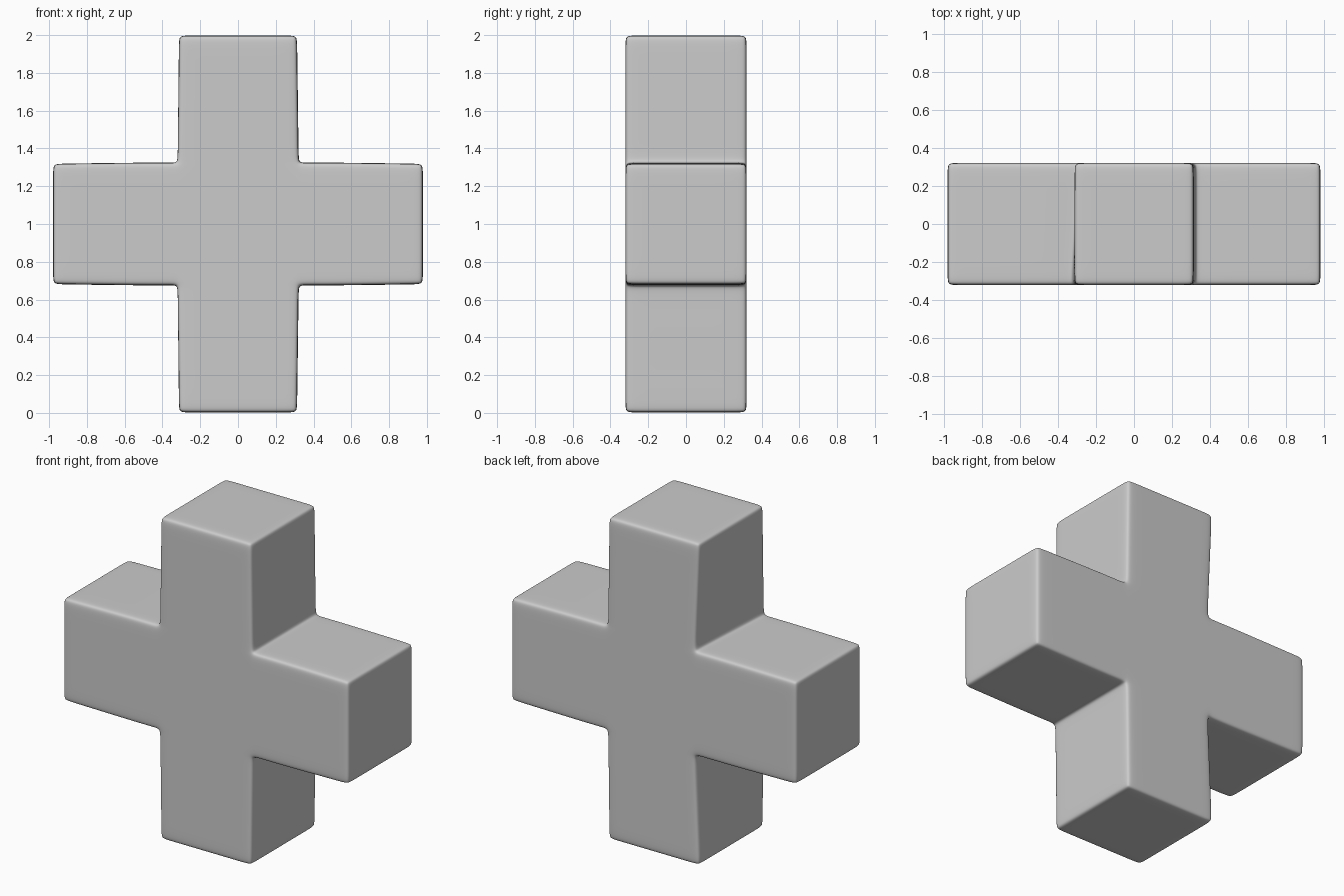
import bpy, bmesh
from mathutils import Vector

if "Cube" in bpy.data.objects:
    bpy.data.objects.remove(bpy.data.objects["Cube"])

HALF = 0.321                      # half thickness of the bars
REACH_X, REACH_Z = 0.979, 0.998   # arm lengths from the centre
S = 0.05                          # distance of supporting edge loops

# Central block with four arms extruded outwards
bm = bmesh.new()
bmesh.ops.create_cube(bm, size=2 * HALF)
bm.normal_update()
sides = [f for f in bm.faces if abs(f.normal.y) < 0.5]
for face in sides:
    n = face.normal.copy()
    reach = REACH_X if abs(n.x) > 0.5 else REACH_Z
    arm = bmesh.ops.extrude_discrete_faces(bm, faces=[face])["faces"][0]
    bmesh.ops.translate(bm, verts=arm.verts[:], vec=n * (reach - HALF))
bmesh.ops.remove_doubles(bm, verts=bm.verts[:], dist=1e-5)

# Supporting loops that keep the rounding tight
cuts = {0: (HALF - S, HALF + S, REACH_X - S),
        1: (HALF - S,),
        2: (HALF - S, HALF + S, REACH_Z - S)}
for axis, places in cuts.items():
    for p in places:
        for sign in (-1, 1):
            co, no = Vector(), Vector()
            co[axis], no[axis] = sign * p, 1
            bmesh.ops.bisect_plane(bm, geom=bm.verts[:] + bm.edges[:] + bm.faces[:],
                                   plane_co=co, plane_no=no, dist=1e-5)

# Slight hand-shaped taper, and the pinched root at the back left
for v in bm.verts:
    x, y, z = v.co
    if abs(z) > 0.9:
        v.co.x *= 0.975
    if abs(x) > 0.9:
        v.co.z = z * 0.995
    elif abs(z) < 0.4 and abs(x) > 0.35:
        v.co.z = z * 1.02
    if -0.4 < x < -0.2 and abs(z) < 0.4 and y > 0.2:
        v.co.x += 0.035
bmesh.ops.recalc_face_normals(bm, faces=bm.faces[:])
for f in bm.faces:
    f.smooth = True

mesh = bpy.data.meshes.new("plus_block")
bm.to_mesh(mesh)
bm.free()
plus = bpy.data.objects.new("plus_block", mesh)
bpy.context.collection.objects.link(plus)
plus.location.z = 1.0
sub = plus.modifiers.new("smooth", "SUBSURF")
sub.levels = sub.render_levels = 3
